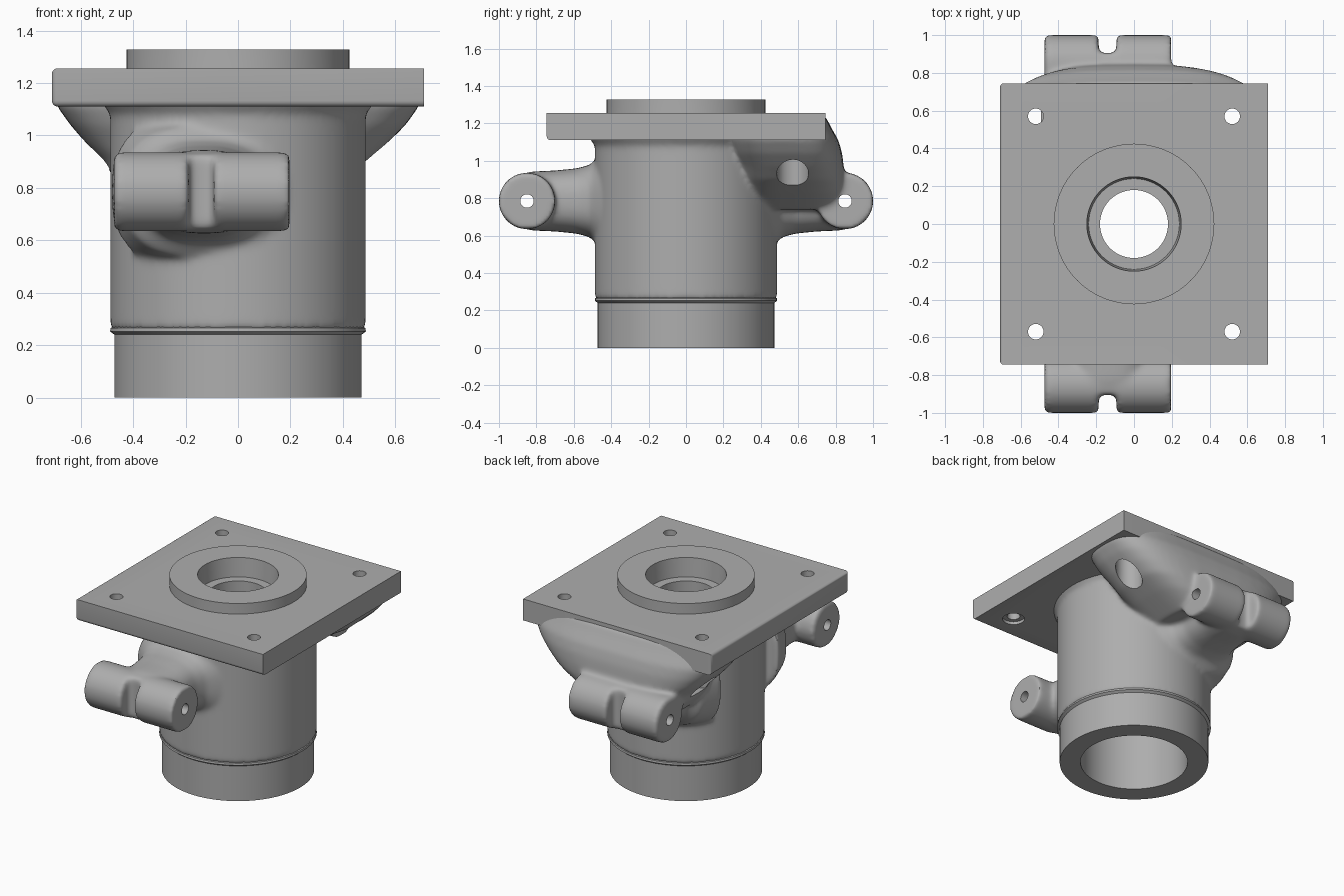
import bpy, bmesh, math
from mathutils import Matrix, Vector

old = bpy.data.objects.get("Cube")
if old:
    bpy.data.objects.remove(old, do_unlink=True)

grey = bpy.data.materials.new("cast grey")
grey.use_nodes = True
COLOUR = (0.42, 0.42, 0.42, 1)
grey.diffuse_color = COLOUR
grey.node_tree.nodes["Principled BSDF"].inputs["Base Color"].default_value = COLOUR

LUG_Z, LUG_Y = 0.785, 0.85
HOLE_X, HOLE_Y = 0.52, 0.57


def make_object(name, bm):
    bmesh.ops.recalc_face_normals(bm, faces=bm.faces)
    mesh = bpy.data.meshes.new(name)
    bm.to_mesh(mesh)
    bm.free()
    mesh.materials.append(grey)
    obj = bpy.data.objects.new(name, mesh)
    bpy.context.collection.objects.link(obj)
    return obj


def add_cylinder(bm, radius, start, end, sides=64):
    start, end = Vector(start), Vector(end)
    axis = end - start
    matrix = Matrix.Translation((start + end) / 2) @ axis.to_track_quat('Z', 'Y').to_matrix().to_4x4()
    bmesh.ops.create_cone(bm, cap_ends=True, segments=sides, radius1=radius,
                          radius2=radius, depth=axis.length, matrix=matrix)


def loft(bm, rings):
    """Skin a row of equally long point rings and cap both ends."""
    rows = [[bm.verts.new(p) for p in ring] for ring in rings]
    for a, b in zip(rows, rows[1:]):
        for i in range(len(a)):
            j = (i + 1) % len(a)
            bm.faces.new((a[i], a[j], b[j], b[i]))
    bm.faces.new(rows[0])
    bm.faces.new(rows[-1])


def superellipse(rx, ry, power, count=48):
    for k in range(count):
        c, s = math.cos(math.tau * k / count), math.sin(math.tau * k / count)
        yield (rx * math.copysign(abs(c) ** (2 / power), c),
               ry * math.copysign(abs(s) ** (2 / power), s))


def apply_modifiers(obj):
    graph = bpy.context.evaluated_depsgraph_get()
    mesh = bpy.data.meshes.new_from_object(obj.evaluated_get(graph))
    obj.modifiers.clear()
    obj.data = mesh


def cut(obj, shapes):
    """Subtract cylinders given as (radius, start, end)."""
    cutters = []
    for radius, start, end in shapes:
        bm = bmesh.new()
        add_cylinder(bm, radius, start, end)
        cutter = make_object("cutter", bm)
        cutter.hide_render = True
        mod = obj.modifiers.new("cut", 'BOOLEAN')
        mod.operation, mod.solver, mod.object = 'DIFFERENCE', 'EXACT', cutter
        cutters.append(cutter)
    apply_modifiers(obj)
    for cutter in cutters:
        bpy.data.objects.remove(cutter, do_unlink=True)


def smooth(obj, degrees):
    bpy.ops.object.select_all(action='DESELECT')
    obj.select_set(True)
    bpy.context.view_layer.objects.active = obj
    bpy.ops.object.shade_smooth_by_angle(angle=math.radians(degrees))


# Core: bottom collar, bore, inner seat and top ring, turned in one profile
profile = [(0.34, 0), (0.472, 0), (0.472, 0.24), (0.488, 0.252), (0.486, 0.265),
           (0.46, 0.28), (0.425, 1.2), (0.425, 1.328), (0.25, 1.328), (0.24, 1.2),
           (0.18, 1.2), (0.18, 1.0), (0.34, 1.0)]
SIDES = 96
bm = bmesh.new()
rings = [[bm.verts.new((r * math.cos(math.tau * k / SIDES), r * math.sin(math.tau * k / SIDES), z))
          for r, z in profile] for k in range(SIDES)]
for k in range(SIDES):
    a, b = rings[k], rings[(k + 1) % SIDES]
    for i in range(len(profile)):
        j = (i + 1) % len(profile)
        bm.faces.new((a[i], b[i], b[j], a[j]))
core = make_object("core_sleeve", bm)
smooth(core, 30)

# Casting: round body with arms, lugs and rear web, blended together
bm = bmesh.new()
add_cylinder(bm, 0.487, (0, 0, 0.255), (0, 0, 1.2), 128)
bmesh.ops.create_cone(bm, cap_ends=True, segments=128, radius1=0.48, radius2=0.53, depth=0.07,
                      matrix=Matrix.Translation((0, 0, 1.105)))
for side in (-1, 1):
    # arm, as stations of distance, half width and half height
    stations = [(0.3, 0.36, 0.3), (0.46, 0.31, 0.25), (0.51, 0.25, 0.195), (0.58, 0.22, 0.175),
                (0.7, 0.21, 0.163), (0.82, 0.2, 0.158), (0.905, 0.15, 0.14)]
    loft(bm, [[(-0.13 + x, side * d, LUG_Z + z) for x, z in superellipse(w, h, 2.6)]
              for d, w, h in stations])
    # pair of lugs with a gap between them
    for x0, x1 in ((-0.474, -0.187), (-0.093, 0.196)):
        add_cylinder(bm, 0.151, (x0, side * LUG_Y, LUG_Z), (x1, side * LUG_Y, LUG_Z))
# web levels: height, centre x, half width, centre y, half depth
levels = [(1.24, 0, 0.7, 0.49, 0.255), (1.18, 0, 0.7, 0.5, 0.275), (1.11, 0, 0.69, 0.52, 0.295),
          (1.04, 0, 0.64, 0.54, 0.295), (0.97, -0.005, 0.575, 0.56, 0.283),
          (0.9, -0.01, 0.5, 0.57, 0.275), (0.83, -0.05, 0.42, 0.57, 0.27),
          (0.74, -0.1, 0.3, 0.56, 0.25)]
loft(bm, [[(cx + x, cy + y, z) for x, y in superellipse(w, d, 3.2)]
          for z, cx, w, cy, d in levels])
casting = make_object("casting_body", bm)
remesh = casting.modifiers.new("blend", 'REMESH')
remesh.mode, remesh.voxel_size = 'VOXEL', 0.014
soften = casting.modifiers.new("soften", 'SMOOTH')
soften.factor, soften.iterations = 0.5, 12
apply_modifiers(casting)
cuts = [(0.36, (0, 0, 0.1), (0, 0, 1.4))]
for side in (-1, 1):
    cuts.append((0.036, (-0.7, side * LUG_Y, LUG_Z), (0.5, side * LUG_Y, LUG_Z)))
    cuts.append((0.085, (side * HOLE_X, HOLE_Y, 0.87), (side * HOLE_X, HOLE_Y, 1.4)))
cut(casting, cuts)
smooth(casting, 40)

# Mounting plate, rounded along one side and its front lower edge
bm = bmesh.new()
bmesh.ops.create_cube(bm, size=1, matrix=Matrix.Translation((0, 0, 1.183))
                      @ Matrix.Diagonal((1.42, 1.49, 0.146, 1)))
rounded = [e for e in bm.edges if all(v.co.x < 0 for v in e.verts)
           or all(v.co.y < 0 and v.co.z < 1.18 for v in e.verts)]
bmesh.ops.bevel(bm, geom=rounded, offset=0.022, segments=4, profile=0.5, affect='EDGES')
plate = make_object("mounting_plate", bm)
cuts = [(0.4, (0, 0, 1), (0, 0, 1.4))]
for sx in (-1, 1):
    for sy in (-1, 1):
        x, y = sx * HOLE_X, sy * HOLE_Y
        cuts.append((0.041, (x, y, 1), (x, y, 1.4)))
        cuts.append((0.07, (x, y, 1), (x, y, 1.13)))
cut(plate, cuts)
smooth(plate, 30)
